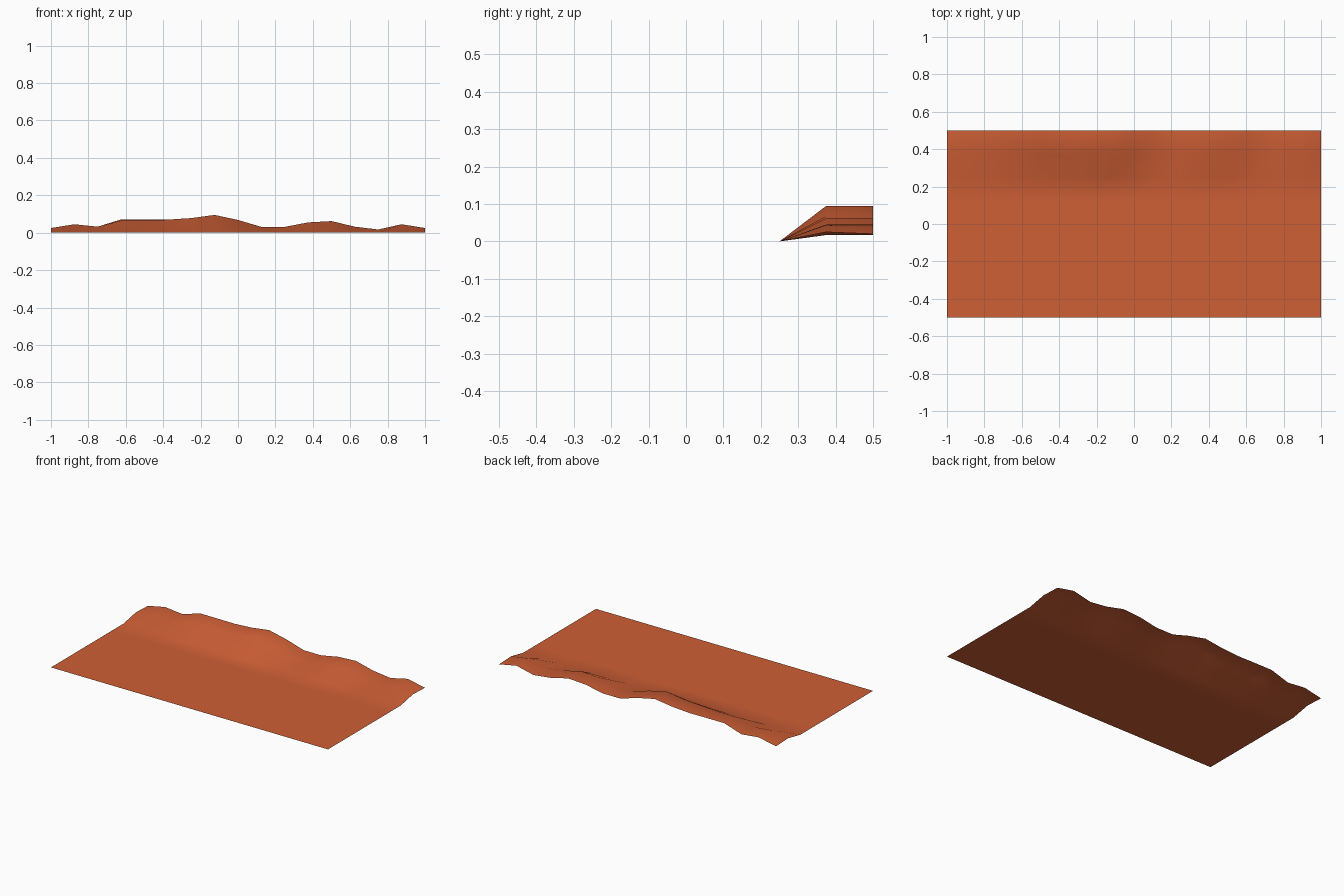
import bpy
import bmesh

if "Cube" in bpy.data.objects:
    bpy.data.objects.remove(bpy.data.objects["Cube"])

# One flat clay colour
clay = bpy.data.materials.new("orange clay")
clay.diffuse_color = (0.62, 0.115, 0.036, 1)
clay.use_nodes = True
clay.node_tree.nodes["Principled BSDF"].inputs["Base Color"].default_value = clay.diffuse_color

STEP = 0.125
# Ridge crest profile, one height per grid column from x = -1 to x = 1
crest = [0.025, 0.045, 0.032, 0.064, 0.064, 0.070, 0.078, 0.095, 0.068,
         0.031, 0.031, 0.055, 0.062, 0.032, 0.017, 0.045, 0.025]
# Back edge follows the crest with small differences
back = list(crest)
back[0] = back[-1] = 0.02
back[3] = back[4] = 0.071

# Ground sheet: regular grid, flat except for the two raised back rows
bm = bmesh.new()
rows = []
for j in range(9):
    heights = {7: crest, 8: back}.get(j, [0] * 17)
    rows.append([bm.verts.new((-1 + i * STEP, -0.5 + j * STEP, heights[i]))
                 for i in range(17)])
for a, b in zip(rows, rows[1:]):
    for i in range(16):
        bm.faces.new((a[i], a[i + 1], b[i + 1], b[i])).smooth = True

mesh = bpy.data.meshes.new("ground_ridge")
bm.to_mesh(mesh)
bm.free()
mesh.materials.append(clay)
bpy.context.collection.objects.link(bpy.data.objects.new("ground_ridge", mesh))
